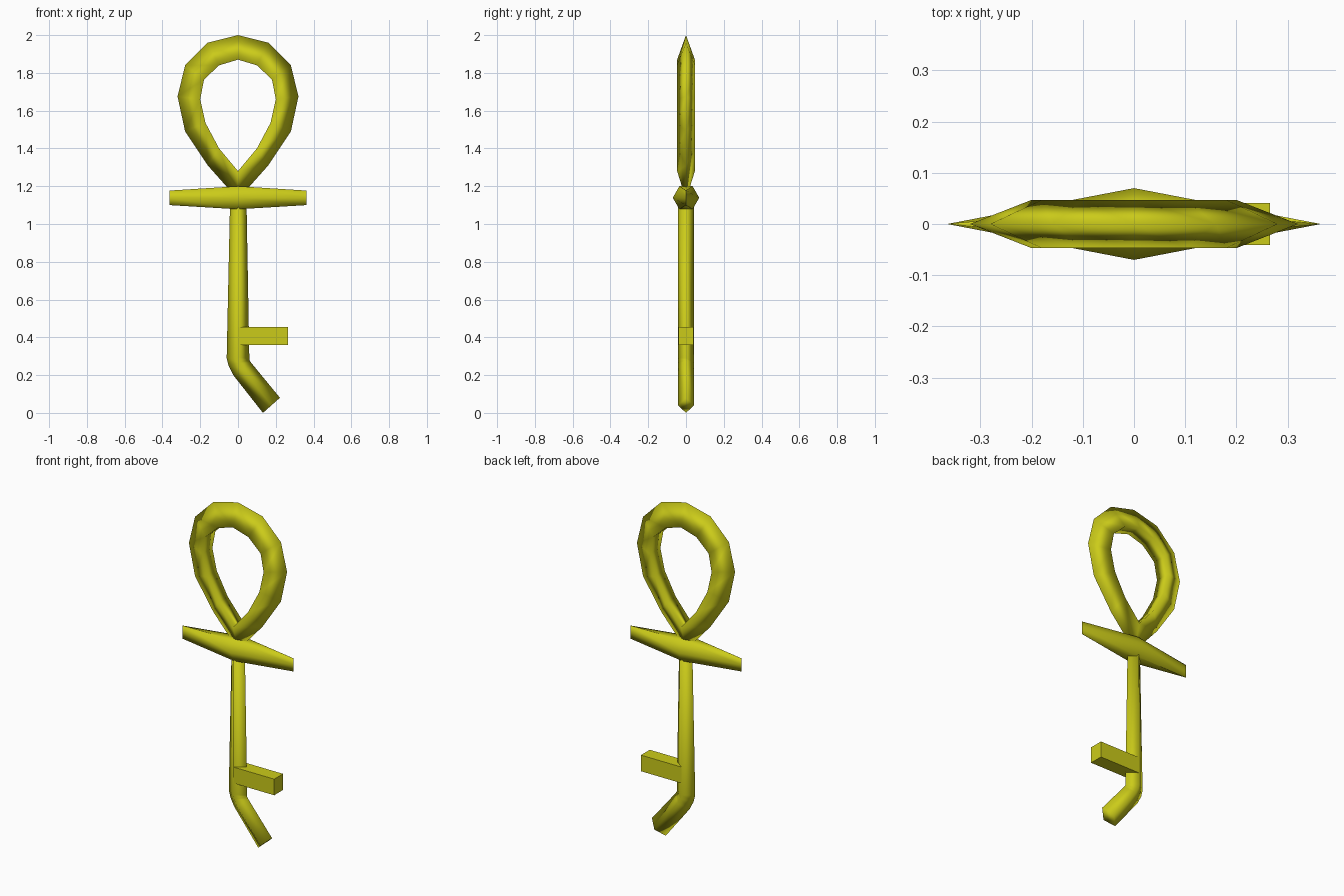
import bpy, bmesh

if "Cube" in bpy.data.objects:
    bpy.data.objects.remove(bpy.data.objects["Cube"])

gold = bpy.data.materials.new("yellow")
gold.diffuse_color = (0.6, 0.6, 0.01, 1)
gold.use_nodes = True
gold.node_tree.nodes["Principled BSDF"].inputs["Base Color"].default_value = gold.diffuse_color


def skin(name, rings, closed=False, smooth=True):
    """Join equal-sized rings of points into a solid."""
    bm = bmesh.new()
    vs = [[bm.verts.new(p) for p in r] for r in rings]
    n, k = len(vs), len(vs[0])
    for i in range(n if closed else n - 1):
        a, b = vs[i], vs[(i + 1) % n]
        for j in range(k):
            bm.faces.new((a[j], a[(j + 1) % k], b[(j + 1) % k], b[j]))
    if not closed:
        bm.faces.new(vs[0])
        bm.faces.new(vs[-1])
    bmesh.ops.remove_doubles(bm, verts=bm.verts, dist=1e-5)
    bmesh.ops.recalc_face_normals(bm, faces=bm.faces)
    me = bpy.data.meshes.new(name)
    bm.to_mesh(me)
    bm.free()
    for p in me.polygons:
        p.use_smooth = smooth and len(p.vertices) == 4
    me.materials.append(gold)
    ob = bpy.data.objects.new(name, me)
    bpy.context.collection.objects.link(ob)
    return ob


# teardrop loop: outer ridge and flat inner face, right half then mirrored
half = [((0, 2.0), (0, 1.87)), ((0.16, 1.96), (0.10, 1.84)),
        ((0.28, 1.84), (0.18, 1.765)), ((0.32, 1.675), (0.2, 1.66)),
        ((0.28, 1.49), (0.172, 1.535)), ((0.16, 1.31), (0.10, 1.40)),
        ((0, 1.13), (0, 1.28))]
left = [((-o[0], o[1]), (-i[0], i[1])) for o, i in half[-2:0:-1]]
W = 0.047
skin("loop", [[(o[0], 0, o[1]), (i[0], -W, i[1]), (i[0], W, i[1])]
              for o, i in half + left], closed=True)

# bent shaft: diamond section between left and right outlines
shaft = [((-0.042, 1.12), (0.045, 1.12)), ((-0.06, 0.29), (0.06, 0.29)),
         ((-0.05, 0.25), (0.06, 0.28)), ((-0.025, 0.2), (0.07, 0.265)),
         ((0.132, 0.0), (0.222, 0.08))]
skin("shaft", [[(l[0], 0, l[1]),
                ((l[0] + r[0]) / 2, -0.042, (l[1] + r[1]) / 2),
                (r[0], 0, r[1]),
                ((l[0] + r[0]) / 2, 0.042, (l[1] + r[1]) / 2)]
               for l, r in shaft])


# crossbar: six-sided middle tapering to upright knife edges
def bar_ring(x, y_mid, y_edge, lo, hi):
    mid = (lo + hi) / 2
    return [(x, -y_edge, hi), (x, -y_mid, mid), (x, -y_edge, lo),
            (x, y_edge, lo), (x, y_mid, mid), (x, y_edge, hi)]


skin("crossbar", [bar_ring(-0.362, 0.0005, 0.0005, 1.1, 1.177),
                  bar_ring(0, 0.07, 0.035, 1.078, 1.2),
                  bar_ring(0.362, 0.0005, 0.0005, 1.1, 1.177)])

# key tooth
skin("tooth", [[(x, -0.041, 0.36), (x, 0.041, 0.36),
                (x, 0.041, 0.455), (x, -0.041, 0.455)]
               for x in (0.0, 0.265)], smooth=False)
